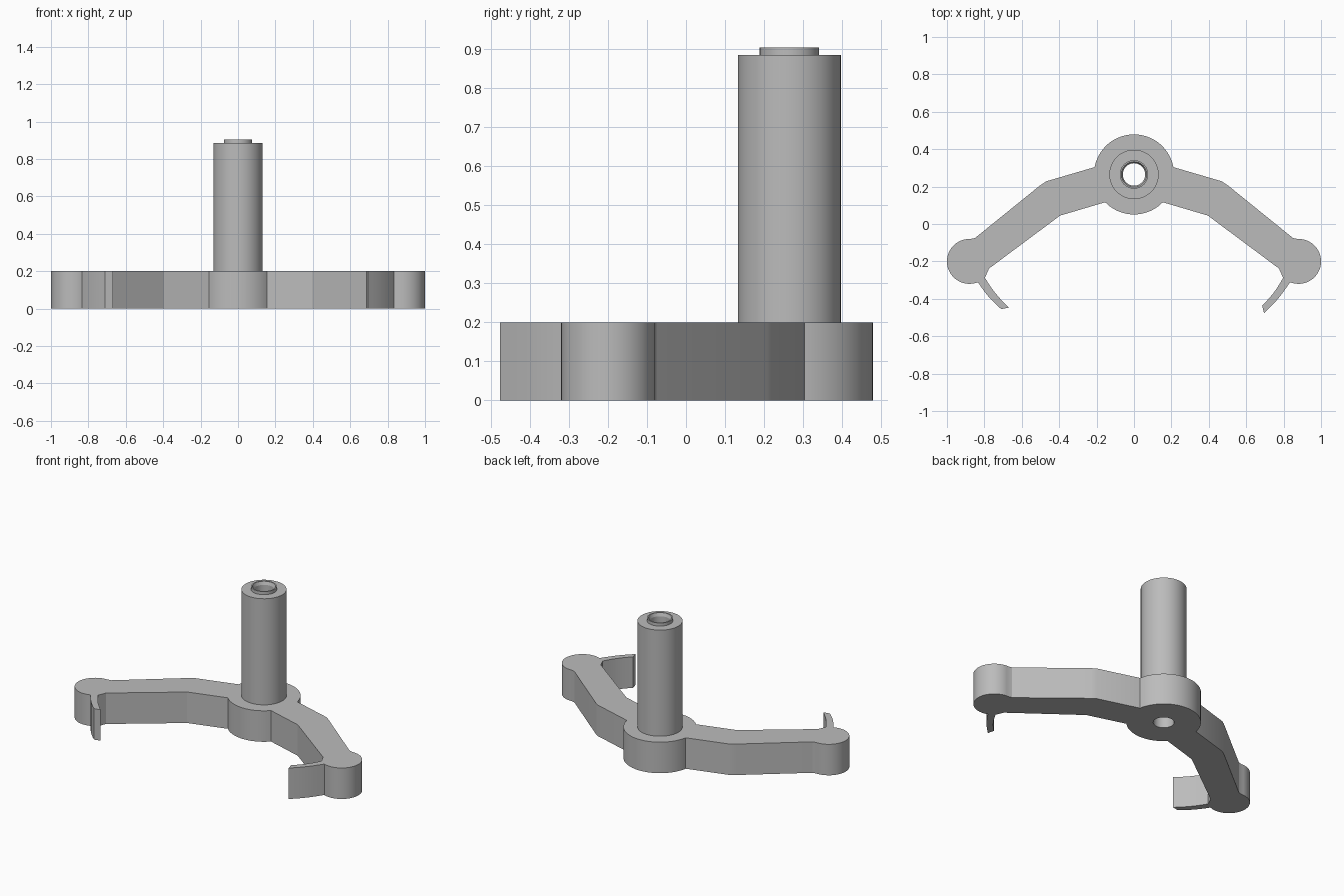
import bpy, bmesh, math
from mathutils import Vector

cube = bpy.data.objects.get("Cube")
if cube:
    bpy.data.objects.remove(cube)

HUB, HUB_R = (0, 0.265), 0.214
TIP, TIP_R = (0.88, -0.2), 0.12
BORE_R, PLATE_H = 0.06, 0.2

grey = bpy.data.materials.new("plain grey")
grey.use_nodes = True
grey.diffuse_color = (0.5, 0.5, 0.5, 1)
grey.node_tree.nodes["Principled BSDF"].inputs["Base Color"].default_value = (0.5, 0.5, 0.5, 1)


def arc(centre, radius, start, end, steps):
    """Points along an arc, angles in degrees."""
    angles = [math.radians(start + (end - start) * i / steps) for i in range(steps + 1)]
    return [(centre[0] + radius * math.cos(a), centre[1] + radius * math.sin(a)) for a in angles]


def bowed(a, b, bow, steps=6):
    """Points from a to b, bulging to the side by bow."""
    a, b = Vector(a), Vector(b)
    side = Vector((b.y - a.y, a.x - b.x)).normalized()
    return [tuple(a.lerp(b, i / steps) + side * bow * math.sin(math.pi * i / steps))
            for i in range(steps + 1)]


def half_outline(claw_inner, claw_outer):
    """Outline of the +x half, from the hub's front round to its back."""
    pts = arc(HUB, HUB_R, -90, -44, 10)
    pts += [(0.395, 0.045), (0.775, -0.238)]
    pts += bowed((0.797, -0.288), claw_inner, -0.008)
    pts += bowed(claw_outer, (0.834, -0.311), 0.008)
    pts += arc(TIP, TIP_R, -110, 93, 32)
    pts += [(0.85, -0.088), (0.5, 0.208), (0.47, 0.228)]
    pts[-3] = (0.85, -0.055 - 0.02)
    return pts + arc(HUB, HUB_R, 10.5, 90, 20)


def finish(bm, name):
    bmesh.ops.recalc_face_normals(bm, faces=bm.faces)
    mesh = bpy.data.meshes.new(name)
    bm.to_mesh(mesh)
    bm.free()
    mesh.materials.append(grey)
    obj = bpy.data.objects.new(name, mesh)
    bpy.context.collection.objects.link(obj)
    bpy.ops.object.select_all(action="DESELECT")
    obj.select_set(True)
    bpy.context.view_layer.objects.active = obj
    bpy.ops.object.shade_smooth_by_angle(angle=math.radians(20))
    return obj


# Bracket plate: hub, two bent arms, round tips and claws, with a bore
left = half_outline((0.685, -0.436), (0.695, -0.477))
right = half_outline((0.668, -0.447), (0.71, -0.455))
outline = left + [(-x, y) for x, y in reversed(right[1:-1])]
bm = bmesh.new()
edges = []
for loop in (outline, arc(HUB, BORE_R, 0, 360, 48)[:-1]):
    verts = [bm.verts.new((x, y, 0)) for x, y in loop]
    edges += [bm.edges.new((v, verts[i - 1])) for i, v in enumerate(verts)]
bmesh.ops.triangle_fill(bm, edges=edges, use_beauty=True)
top = bmesh.ops.extrude_face_region(bm, geom=bm.faces[:])["geom"]
bmesh.ops.translate(bm, vec=(0, 0, PLATE_H),
                    verts=[g for g in top if isinstance(g, bmesh.types.BMVert)])
finish(bm, "bracket_plate")

# Hollow post with a raised collar and a chamfered bore
profile = [(0.132, PLATE_H), (0.132, 0.885), (0.076, 0.885), (0.076, 0.905),
           (0.068, 0.905), (BORE_R, 0.885), (BORE_R, PLATE_H)]
bm = bmesh.new()
verts = [bm.verts.new((r, HUB[1], z)) for r, z in profile]
edges = [bm.edges.new(pair) for pair in zip(verts, verts[1:])]
bmesh.ops.spin(bm, geom=verts + edges, cent=(0, HUB[1], 0), axis=(0, 0, 1),
               angle=math.tau, steps=48, use_merge=True)
bmesh.ops.remove_doubles(bm, verts=bm.verts, dist=0.0001)
finish(bm, "hollow_post")
